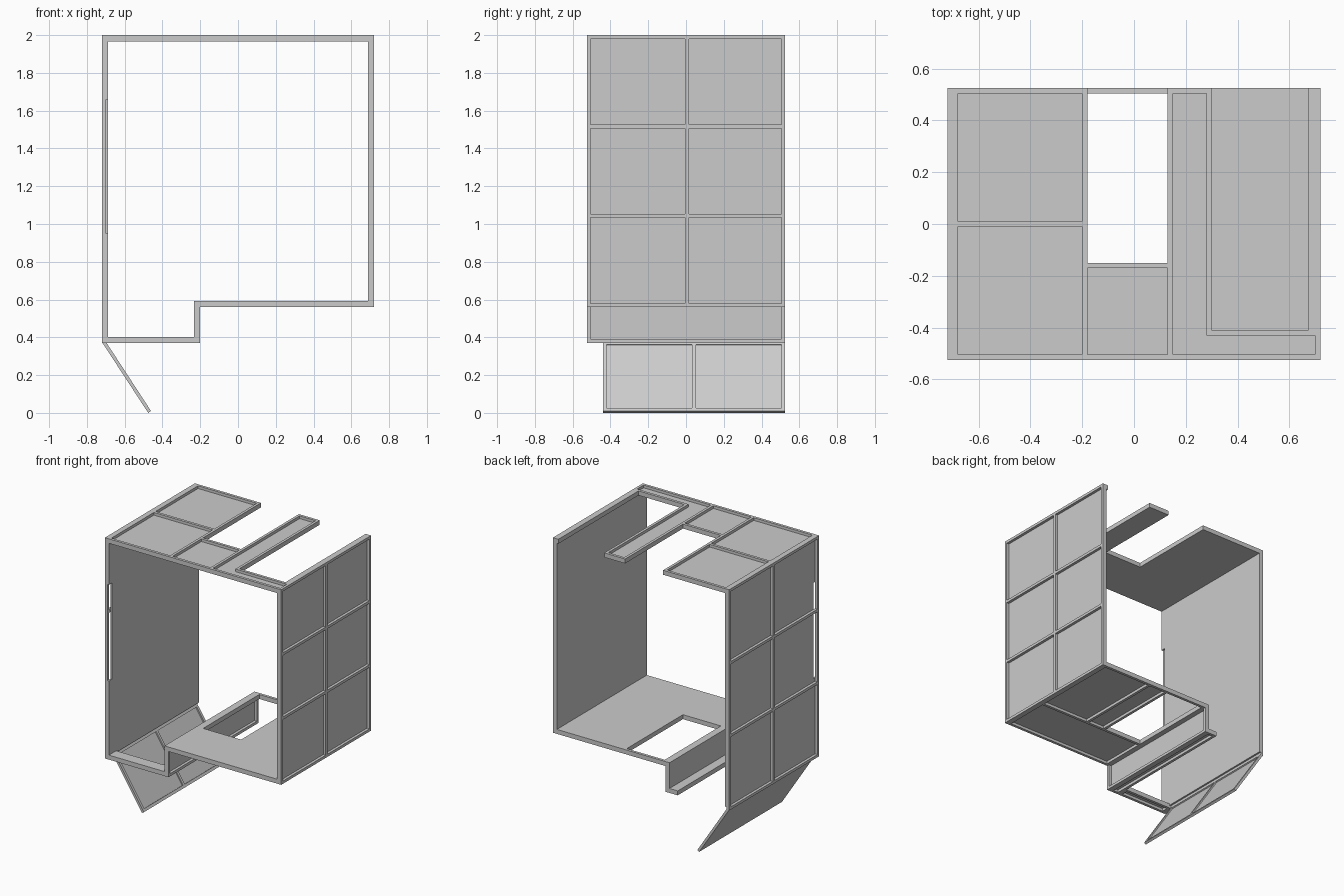
import bpy
import bmesh
from mathutils import Vector

cube = bpy.data.objects.get("Cube")
if cube:
    bpy.data.objects.remove(cube, do_unlink=True)

BAR = 0.02       # width and depth of the framing bars
SKIN = 0.013     # thickness of the inner sheet
X, Y, TOP = 0.72, 0.525, 2.0
LOW, HIGH = 0.37, 0.56       # undersides of the two floor levels
STEP = -0.2                  # outer face of the riser


def outline(u0, u1, v0, v1):
    """Four bars just inside a rectangle."""
    return [(u0, u1, v0, v0 + BAR), (u0, u1, v1 - BAR, v1),
            (u0, u0 + BAR, v0 + BAR, v1 - BAR),
            (u1 - BAR, u1, v0 + BAR, v1 - BAR)]


def rows(u0, u1, v0, v1, count):
    """Evenly spaced bars that split a rectangle into rows."""
    size = (v1 - v0 - BAR) / count
    return [(u0 + BAR, u1 - BAR, v0 + size * i, v0 + size * i + BAR)
            for i in range(1, count)]


def boxes(name, place, rects, w0, w1):
    """One object of boxes; place maps (u, v, depth) into the model."""
    bm = bmesh.new()
    for u0, u1, v0, v1 in rects:
        made = bmesh.ops.create_cube(bm, size=1)["verts"]
        for v in made:
            v.co = place(u0 if v.co.x < 0 else u1,
                         v0 if v.co.y < 0 else v1,
                         w0 if v.co.z < 0 else w1)
    bmesh.ops.recalc_face_normals(bm, faces=bm.faces)
    mesh = bpy.data.meshes.new(name)
    bm.to_mesh(mesh)
    bm.free()
    obj = bpy.data.objects.new(name, mesh)
    bpy.context.collection.objects.link(obj)


def panel(name, place, bars, sheets, depth=BAR, skin=SKIN):
    """Framing bars outside, thin sheets behind them."""
    boxes(name + "_frame", place, bars, 0, depth)
    boxes(name + "_sheet", place, sheets, depth, depth + skin)


def right_side(u, v, w):
    return Vector((X - w, u, v))


def left_side(u, v, w):
    return Vector((-X + w, u, v))


def roof_plane(u, v, w):
    return Vector((u, v, TOP - w))


def upper_plane(u, v, w):
    return Vector((u, v, HIGH + w))


def lower_plane(u, v, w):
    return Vector((u, v, LOW + w))


def riser_plane(u, v, w):
    return Vector((STEP - w, u, v))


# Side walls: two columns by three rows
mid = (-BAR / 2 + 0.005, BAR / 2 + 0.005)
panel("right_wall", right_side,
      outline(-Y, Y, HIGH, TOP) + rows(-Y, Y, HIGH, TOP, 3)
      + [(*mid, HIGH + BAR, TOP - BAR)],
      [(-Y, Y, HIGH + BAR, TOP - BAR)])

# The left wall has a narrow slot near its front edge
slot = -Y + 0.035
panel("left_wall", left_side,
      outline(-Y, Y, LOW, TOP) + rows(-Y, Y, LOW, TOP, 3)
      + [(*mid, LOW + BAR, TOP - BAR)],
      [(slot, Y, LOW + BAR, TOP - BAR),
       (-Y, slot, LOW + BAR, 0.95), (-Y, slot, 1.66, TOP - BAR)])

# Roof: broad left bay, short middle bay, narrow strip and right rim
RX = X - BAR
HOLE0, HOLE1, HOLE_Y = -0.18, 0.13, -0.15
STRIP, CUT_Y, RIM = 0.30, -0.41, 0.675
panel("roof", roof_plane,
      outline(-RX, HOLE0, -Y, Y) + rows(-RX, HOLE0, -Y, Y, 2)
      + [(HOLE0, RX, -Y, -Y + BAR),
         (HOLE0, HOLE1, HOLE_Y - BAR, HOLE_Y),
         (HOLE1, HOLE1 + BAR, -Y + BAR, Y),
         (STRIP - BAR, STRIP, CUT_Y - BAR, Y),
         (HOLE1 + BAR, STRIP - BAR, Y - BAR, Y),
         (STRIP, RX, CUT_Y - BAR, CUT_Y),
         (RIM, RX, CUT_Y, Y)],
      [(-RX, HOLE0, -Y, Y), (HOLE0, HOLE1, -Y, HOLE_Y),
       (HOLE1, STRIP, -Y, Y), (STRIP, RX, -Y, CUT_Y),
       (RIM, RX, CUT_Y, Y)])

# Upper floor with an opening beside the riser
panel("upper_floor", upper_plane,
      outline(STEP, RX, -Y, Y)
      + [(STEP + BAR, RX - BAR, HOLE_Y - BAR, HOLE_Y),
         (HOLE1, HOLE1 + BAR, HOLE_Y, Y - BAR),
         (STRIP - BAR, STRIP, HOLE_Y, Y - BAR)],
      [(STEP - BAR, RX, -Y, HOLE_Y), (HOLE1, RX, HOLE_Y, Y),
       (STEP - BAR, HOLE1, Y - BAR, Y),
       (STEP - BAR, STEP + BAR, HOLE_Y, Y - BAR)])

# Riser between the floor levels
RISE_TOP = HIGH + BAR + SKIN
panel("riser", riser_plane,
      outline(-Y, Y, LOW, HIGH + BAR), [(-Y, Y, LOW + BAR, RISE_TOP)])

# Lower floor: a border around the hatch opening
HATCH_X, HATCH_Y = -0.30, -0.44
panel("lower_floor", lower_plane,
      outline(HATCH_X, STEP - BAR, -Y, Y)
      + outline(-RX, HATCH_X, -Y, HATCH_Y),
      [(HATCH_X, STEP - BAR, -Y, Y), (-RX, HATCH_X, -Y, HATCH_Y)])

# Hatch hanging open from the bottom of the left wall
hinge = Vector((-0.717, 0, LOW))
down = Vector((0.235, 0, -0.36)).normalized()
inward = Vector((0.36, 0, 0.235)).normalized()
LENGTH = LOW / -down.z
THICK = 0.018


def hatch_plane(u, v, w):
    return hinge + down * v + inward * (THICK - w) + Vector((0, u, 0))


centre = (HATCH_Y + Y) / 2
panel("hatch", hatch_plane,
      outline(HATCH_Y, Y, 0, LENGTH)
      + [(centre - BAR / 2, centre + BAR / 2, BAR, LENGTH - BAR)],
      [(HATCH_Y, Y, 0, LENGTH)], depth=THICK / 2, skin=THICK / 2)
